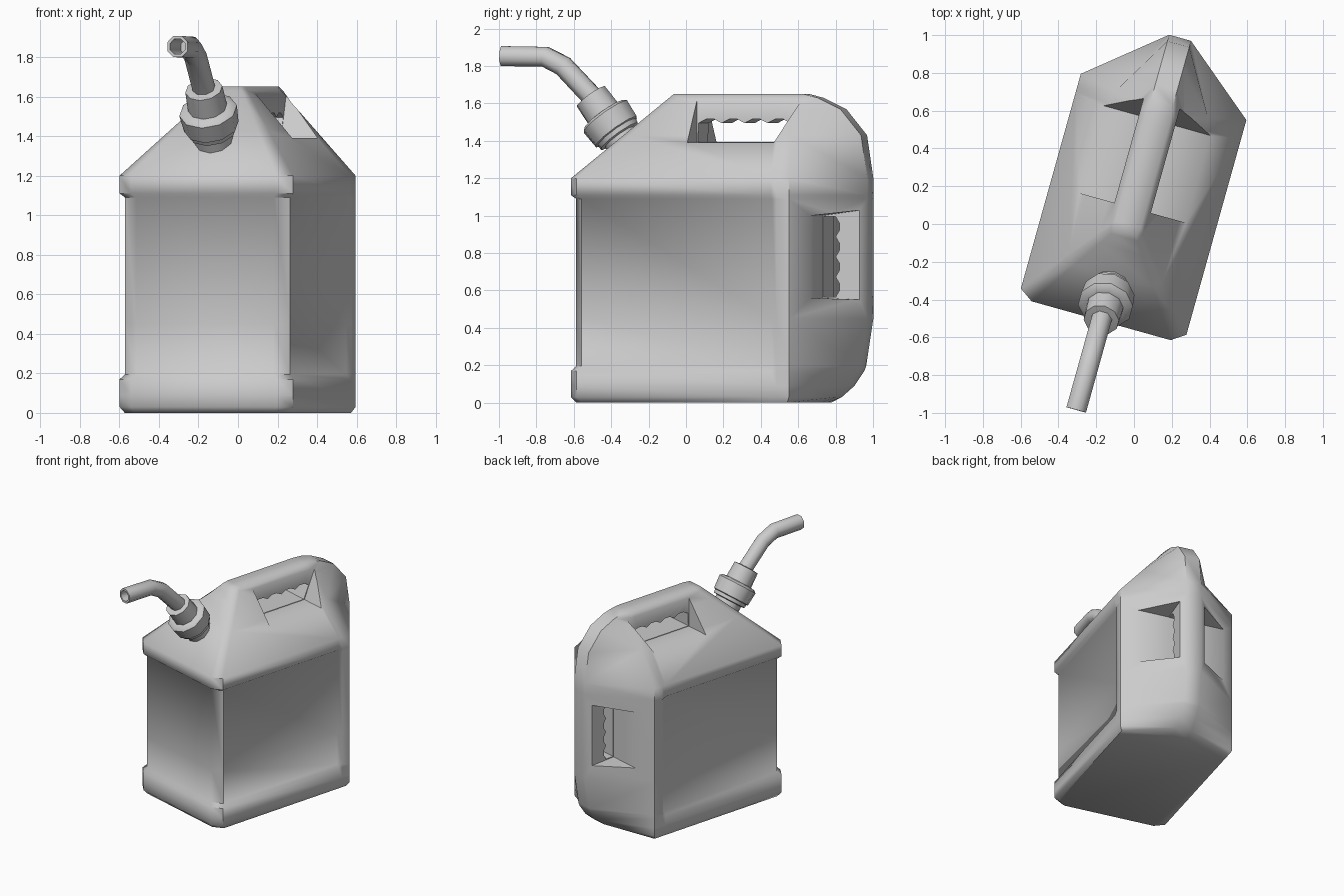
import bpy, bmesh, math
from mathutils import Matrix, Vector

if "Cube" in bpy.data.objects:
    bpy.data.objects.remove(bpy.data.objects["Cube"])

# The whole can is turned about z; local x = width, local y = length
PLACE = Matrix.Rotation(math.radians(-15.6), 4, 'Z') @ Matrix.Translation((-0.03, 0, 0))


def make_object(name, bm):
    bmesh.ops.recalc_face_normals(bm, faces=bm.faces)
    mesh = bpy.data.meshes.new(name)
    bm.to_mesh(mesh)
    bm.free()
    obj = bpy.data.objects.new(name, mesh)
    obj.matrix_world = PLACE
    bpy.context.collection.objects.link(obj)
    return obj


def loft(name, rings, caps=True):
    """Skin a list of equal-length point rings."""
    bm = bmesh.new()
    rows = [[bm.verts.new(p) for p in ring] for ring in rings]
    n = len(rows[0])
    for a, b in zip(rows, rows[1:]):
        for i in range(n):
            j = (i + 1) % n
            bm.faces.new((a[i], a[j], b[j], b[i]))
    if caps:
        bm.faces.new(rows[0])
        bm.faces.new(rows[-1])
    bmesh.ops.triangulate(bm, faces=bm.faces)
    return make_object(name, bm)


def prism(name, profile, x0, x1):
    """Extrude a (y, z) profile along x."""
    return loft(name, [[(x, y, z) for y, z in profile] for x in (x0, x1)])


def disc(center, normal, r, sides):
    """Ring of points around an axis lying in the y-z plane."""
    side = Vector((1, 0, 0))
    up = normal.cross(side)
    return [center + r * (math.cos(t) * side + math.sin(t) * up)
            for t in (2 * math.pi * (i + 0.5) / sides for i in range(sides))]


def smooth(obj, angle):
    bpy.ops.object.select_all(action='DESELECT')
    obj.select_set(True)
    bpy.context.view_layer.objects.active = obj
    bpy.ops.object.shade_smooth_by_angle(angle=math.radians(angle))


def body_ring(z, front, half, corner, spine, inset=0.0):
    right = [(half * 0.84 - inset, front + inset),
             (half - inset, front + 0.05 + inset),
             (half - inset, corner - 0.10),
             (half, corner - 0.07),
             (half, corner),
             (0.06, spine)]
    outline = right + [(-x, y) for x, y in reversed(right)]
    return [(x, y, z) for x, y in outline]


# Body: base band, recessed panel, shoulder band, tapering roof
rings = [body_ring(0.0, -0.515, 0.435, 0.675, 0.76)]
for z, spine, inset in ((0.03, 0.84, 0), (0.09, 0.91, 0), (0.17, 0.965, 0),
                        (0.195, 0.975, 0.022), (0.45, 1.015, 0.022),
                        (1.09, 1.015, 0.022), (1.11, 1.015, 0), (1.2, 1.015, 0)):
    rings.append(body_ring(z, -0.54, 0.455, 0.69, spine, inset))
for z, spine in ((1.43, 0.98), (1.57, 0.865), (1.63, 0.74), (1.65, 0.66)):
    t = (z - 1.2) / 0.45
    rings.append(body_ring(z, -0.54 + 0.48 * t, 0.455 - 0.385 * t, 0.69 - 0.09 * t, spine))
body = loft("can_body", rings)

# Handle openings: side pockets plus a scalloped grip hole through the bar
top_pocket = [(0.08, 1.39), (0.56, 1.39), (0.66, 1.62), (0.66, 1.75), (0.08, 1.75)]
rear_pocket = [(0.78, 0.56), (1.2, 0.54), (1.2, 1.06), (0.78, 1.0)]
steps = [(i / 12, abs(math.sin(i / 12 * 4 * math.pi))) for i in range(13)]
top_grip = [(0.085, 1.394), (0.555, 1.394)]
top_grip += [(0.60 - 0.51 * f, 1.495 + 0.025 * s) for f, s in steps]
rear_grip = [(0.784, 0.995), (0.784, 0.565)]
rear_grip += [(0.85 + 0.025 * s, 0.565 + 0.43 * f) for f, s in steps]

cutters = []
for label, pocket, grip in (("top", top_pocket, top_grip), ("rear", rear_pocket, rear_grip)):
    cutters.append(prism(label + "_pocket_right", pocket, 0.10, 0.7))
    cutters.append(prism(label + "_pocket_left", pocket, -0.7, -0.10))
    cutters.append(prism(label + "_grip_hole", grip, -0.14, 0.14))

bpy.context.view_layer.objects.active = body
for cutter in cutters:
    mod = body.modifiers.new(cutter.name, 'BOOLEAN')
    mod.operation = 'DIFFERENCE'
    mod.solver = 'EXACT'
    mod.object = cutter
    bpy.context.view_layer.update()
    bpy.ops.object.modifier_apply(modifier=mod.name)
for cutter in cutters:
    bpy.data.objects.remove(cutter, do_unlink=True)
smooth(body, 50)

# Screw collar and stepped neck, leaning forward on the front slope
axis = Vector((0, -0.6, 0.8))
base = Vector((0, -0.377, 1.425))
collar_profile = [(0.10, -0.12), (0.10, -0.005), (0.125, 0.0), (0.128, 0.025),
                  (0.14, 0.03), (0.148, 0.13), (0.13, 0.145), (0.10, 0.15),
                  (0.095, 0.265), (0.05, 0.27)]
collar = loft("spout_collar", [disc(base + axis * d, axis, r, 10) for r, d in collar_profile])
smooth(collar, 40)

# Bent pouring tube with a hollow tip
path = [Vector((0, y, z)) for y, z in
        ((-0.50, 1.605), (-0.69, 1.80), (-0.79, 1.85), (-1.03, 1.853))]
tube = []
for i, p in enumerate(path):
    before = (p - path[max(i - 1, 0)]).normalized()
    after = (path[min(i + 1, len(path) - 1)] - p).normalized()
    tangent = (before + after).normalized()
    tube.append(disc(p, tangent, 0.058, 8))
tube.append(disc(path[-1], tangent, 0.042, 8))
tube.append(disc(path[-1] - tangent * 0.2, tangent, 0.042, 8))
spout = loft("pouring_spout", tube)
smooth(spout, 50)
